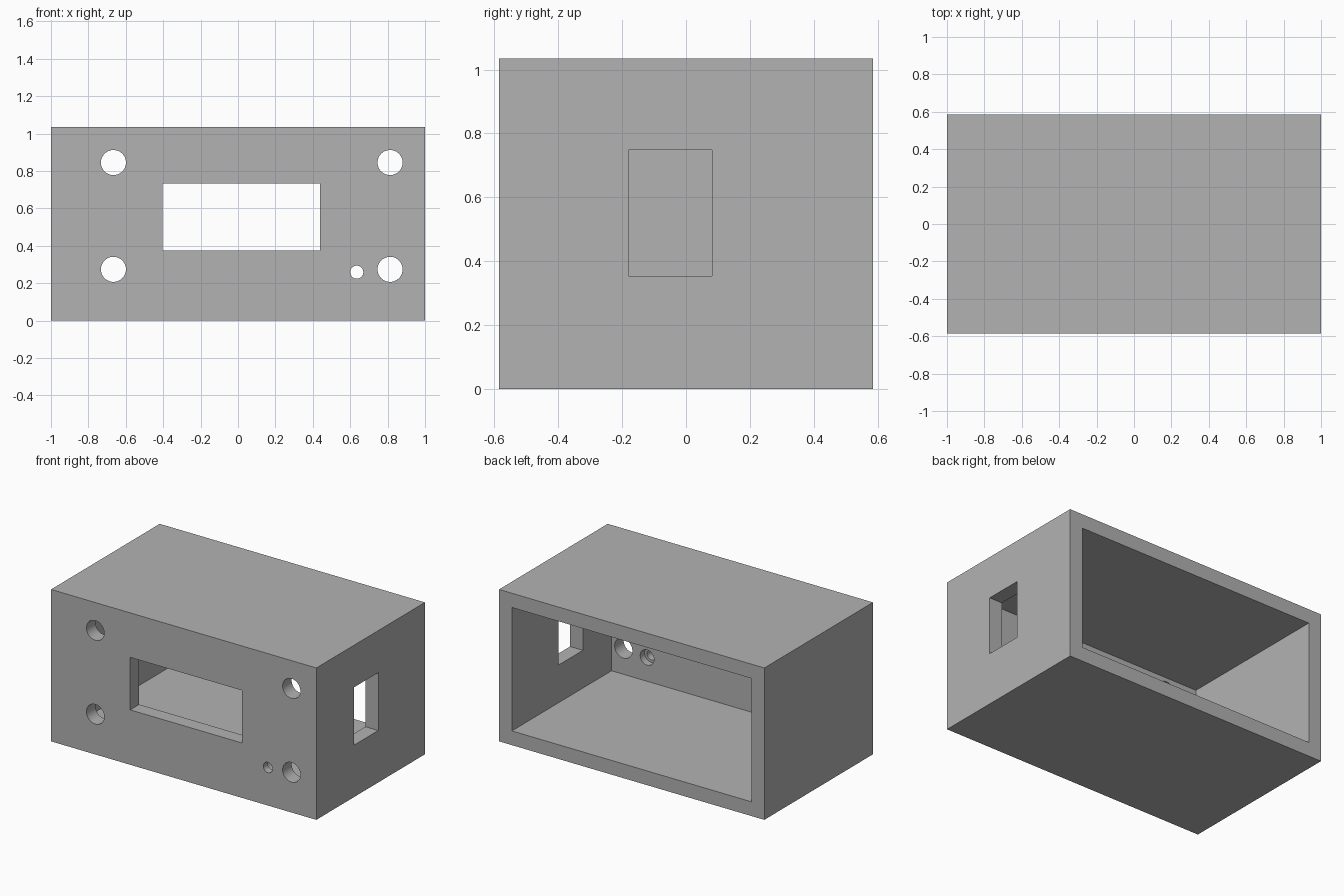
import bpy
import math

if "Cube" in bpy.data.objects:
    bpy.data.objects.remove(bpy.data.objects["Cube"], do_unlink=True)

DEPTH = 1.17
HEIGHT = 1.035
WALL = 0.097
FRONT = -DEPTH / 2
OVER = 0.05  # cutters reach past the surfaces they open


def block(name, low, high):
    """Axis-aligned box between two corners."""
    bpy.ops.mesh.primitive_cube_add(
        size=1, location=[(a + b) / 2 for a, b in zip(low, high)])
    ob = bpy.context.object
    ob.name = name
    ob.scale = [b - a for a, b in zip(low, high)]
    bpy.ops.object.transform_apply(location=False, rotation=False, scale=True)
    return ob


def bore(name, x, z, radius, start, end):
    """Round cutter running along y."""
    bpy.ops.mesh.primitive_cylinder_add(
        vertices=48, radius=radius, depth=end - start,
        location=(x, (start + end) / 2, z), rotation=(math.pi / 2, 0, 0))
    ob = bpy.context.object
    ob.name = name
    return ob


def cut(target, cutter):
    """Subtract the cutter from the target and discard it."""
    mod = target.modifiers.new(cutter.name, "BOOLEAN")
    mod.operation = "DIFFERENCE"
    mod.solver = "EXACT"
    mod.object = cutter
    cutter.hide_render = True
    bpy.context.view_layer.objects.active = target
    bpy.ops.object.modifier_apply(modifier=mod.name)
    bpy.data.objects.remove(cutter, do_unlink=True)


# Outer shell, hollow and open at the back
case = block("enclosure_case", (-1, FRONT, 0), (1, -FRONT, HEIGHT))
cut(case, block("cavity", (WALL - 1, FRONT + WALL, WALL),
                (1 - WALL, -FRONT + OVER, HEIGHT - WALL)))

# Display window in the front
inside = FRONT + WALL + OVER
cut(case, block("display_window", (-0.403, FRONT - OVER, 0.374),
                (0.438, inside, 0.732)))

# Socket opening in the left wall
cut(case, block("socket_opening", (1 - WALL - OVER, -0.18, 0.354),
                (1 + OVER, 0.082, 0.748)))

# Four screw holes around the window
for x in (-0.666, 0.813):
    for z in (0.274, 0.845):
        cut(case, bore("screw_hole", x, z, 0.067, FRONT - OVER, inside))

# Indicator hole, wider on the inside
cut(case, bore("indicator_hole", 0.635, 0.259, 0.035, FRONT - OVER, inside))
cut(case, bore("indicator_recess", 0.635, 0.259, 0.052, FRONT + WALL / 2, inside))

# Plain grey finish
grey = bpy.data.materials.new("plain_grey")
grey.use_nodes = True
colour = (0.448, 0.448, 0.448, 1)
grey.diffuse_color = colour
grey.node_tree.nodes["Principled BSDF"].inputs["Base Color"].default_value = colour
case.data.materials.clear()
case.data.materials.append(grey)

# Smooth bores, crisp edges
bpy.ops.object.select_all(action="DESELECT")
case.select_set(True)
bpy.context.view_layer.objects.active = case
bpy.ops.object.shade_smooth_by_angle(angle=math.radians(30))
